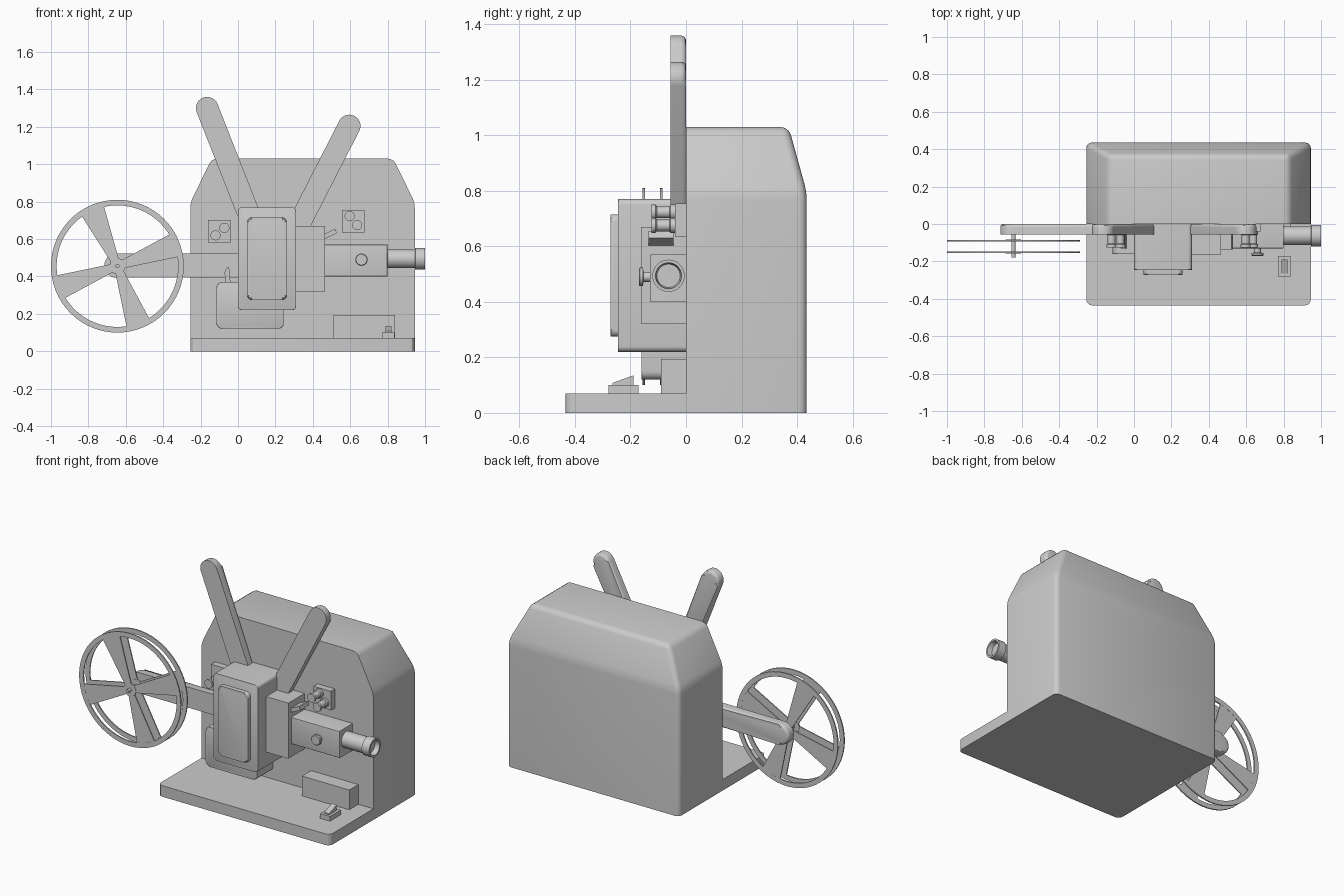
import bpy, bmesh
from math import sin, cos, pi, atan2, radians

if "Cube" in bpy.data.objects:
    bpy.data.objects.remove(bpy.data.objects["Cube"])


def finish(name, bm, angle=30):
    bmesh.ops.recalc_face_normals(bm, faces=bm.faces[:])
    me = bpy.data.meshes.new(name)
    bm.to_mesh(me)
    bm.free()
    ob = bpy.data.objects.new(name, me)
    bpy.context.collection.objects.link(ob)
    bpy.ops.object.select_all(action='DESELECT')
    ob.select_set(True)
    bpy.context.view_layer.objects.active = ob
    bpy.ops.object.shade_smooth_by_angle(angle=radians(angle))
    return ob


def prism(name, pts, y0, y1, front=0, back=0):
    """Extrude an x-z outline from y0 to y1, optionally rounding its front/back rim."""
    bm = bmesh.new()
    a = [bm.verts.new((x, y0, z)) for x, z in pts]
    b = [bm.verts.new((x, y1, z)) for x, z in pts]
    n = len(pts)
    bm.faces.new(a)
    bm.faces.new(b)
    for i in range(n):
        j = (i + 1) % n
        bm.faces.new((a[i], a[j], b[j], b[i]))
    for y, off in ((y0, front), (y1, back)):
        if off:
            rim = [e for e in bm.edges if all(abs(v.co.y - y) < 1e-5 for v in e.verts)]
            bmesh.ops.bevel(bm, geom=rim, offset=off, segments=3, profile=0.5, affect='EDGES')
    return finish(name, bm)


def rrect(x0, x1, z0, z1, r=0, seg=5):
    if not r:
        return [(x0, z0), (x1, z0), (x1, z1), (x0, z1)]
    out = []
    for k, (cx, cz) in enumerate(((x1 - r, z1 - r), (x0 + r, z1 - r), (x0 + r, z0 + r), (x1 - r, z0 + r))):
        for i in range(seg + 1):
            t = (k + i / seg) * pi / 2
            out.append((cx + r * cos(t), cz + r * sin(t)))
    return out


def capsule(p, q, r, seg=14):
    """Bar with one round end at p and a square end at q."""
    t = atan2(q[1] - p[1], q[0] - p[0])
    pts = [(p[0] + r * cos(t + pi / 2 + pi * i / seg), p[1] + r * sin(t + pi / 2 + pi * i / seg))
           for i in range(seg + 1)]
    return pts + [(q[0] + r * sin(t), q[1] - r * cos(t)), (q[0] - r * sin(t), q[1] + r * cos(t))]


def lathe(name, axis, c, profile, n=32, closed=False):
    """Revolve (radius, position) pairs about the x or y axis through c."""
    bm = bmesh.new()
    rings = []
    for r, h in profile:
        ring = []
        for i in range(n):
            u, v = r * cos(2 * pi * i / n), r * sin(2 * pi * i / n)
            ring.append(bm.verts.new((c[0] + u, h, c[1] + v) if axis == 'y' else (h, c[0] + u, c[1] + v)))
        rings.append(ring)
    pairs = list(zip(rings, rings[1:])) + ([(rings[-1], rings[0])] if closed else [])
    for a, b in pairs:
        for i in range(n):
            j = (i + 1) % n
            bm.faces.new((a[i], a[j], b[j], b[i]))
    if not closed:
        bm.faces.new(rings[0])
        bm.faces.new(rings[-1])
    return finish(name, bm)


# base plate, front corners cut
bm = bmesh.new()
L, R, D = -0.255, 0.945, 0.435
bmesh.ops.create_cube(bm, size=1)
for v in bm.verts:
    v.co = (R if v.co.x > 0 else L, -D if v.co.y < 0 else 0.01, 0.07 if v.co.z > 0 else 0)
corners = [e for e in bm.edges if all(v.co.y < -0.4 for v in e.verts)
           and abs(e.verts[0].co.z - e.verts[1].co.z) > 0.01]
bmesh.ops.bevel(bm, geom=corners, offset=0.03, segments=3, profile=0.5, affect='EDGES')
finish("base_plate", bm)

# main housing: three stacked rectangles, the top one drawn in on three sides
bm = bmesh.new()
levels = [(L, R, D, 0), (L, R, D, 0.795), (-0.14, 0.83, 0.37, 1.03)]
rings = [[bm.verts.new(p) for p in ((a, 0, z), (b, 0, z), (b, d, z), (a, d, z))] for a, b, d, z in levels]
for lo, hi in zip(rings, rings[1:]):
    for i in range(4):
        j = (i + 1) % 4
        bm.faces.new((lo[i], lo[j], hi[j], hi[i]))
bm.faces.new(rings[0])
bm.faces.new(rings[2])
soft = [e for e in bm.edges if any(v.co.y > 0 for v in e.verts) and any(v.co.z > 0 for v in e.verts)]
soft += [e for e in bm.edges if all(v.co.z > 1 and v.co.y > 0 for v in e.verts) and e not in soft]
bmesh.ops.bevel(bm, geom=soft, offset=0.028, segments=3, profile=0.5, affect='EDGES')
finish("housing", bm)

# reel arms
for name, p, q, r in (("upper_left_arm", (-0.165, 1.30), (0.11, 0.60), 0.06),
                      ("upper_right_arm", (0.595, 1.205), (0.26, 0.55), 0.06),
                      ("take_up_arm", (-0.65, 0.458), (0.10, 0.46), 0.065)):
    prism(name, capsule(p, q, r), -0.055, 0, back=0.018)

# reel: two flanges with a rim and four wedge spokes each, on an axle
C = (-0.645, 0.455)
lathe("reel_axle", 'y', C, [(0.011, -0.18), (0.011, -0.04)], 16)
for side, y in (("front", -0.152), ("back", -0.089)):
    y0, y1 = y - 0.004, y + 0.004
    lathe(f"reel_rim_{side}", 'y', C, [(0.325, y0), (0.355, y0), (0.355, y1), (0.325, y1)], 64, True)
    lathe(f"reel_hub_{side}", 'y', C, [(0.042, y0 - 0.001), (0.042, y1 + 0.001)], 24)
    for k in range(4):
        t = radians(20 + 90 * k + (4 if k == 1 else 0))
        pts = [(C[0] + a * cos(t) - b * sin(t), C[1] + a * sin(t) + b * cos(t))
               for a, b in ((0.03, -0.022), (0.325, -0.065), (0.325, 0.065), (0.03, 0.022))]
        prism(f"reel_spoke_{side}_{k}", pts, y0 + 0.0005, y1 - 0.0005)

# lamp and gate boxes
prism("gate_box", rrect(0, 0.31, 0.22, 0.77, 0.02), -0.245, 0, front=0.004)
prism("gate_cover", rrect(0.05, 0.26, 0.275, 0.715, 0.025), -0.272, -0.24, front=0.012)
prism("shutter_box", rrect(0.305, 0.465, 0.32, 0.67), -0.162, 0)
prism("lower_guide_box", rrect(-0.115, 0.245, 0.12, 0.37, 0.03), -0.16, 0, front=0.006)
prism("socket_box", rrect(0.51, 0.84, 0.065, 0.195), -0.09, 0)

# lens block, lens tube and focus knob
prism("lens_block", rrect(0.46, 0.80, 0.40, 0.57), -0.13, 0, front=0.005)
lathe("lens", 'x', (-0.063, 0.494),
      [(0.05, 0.79), (0.05, 0.945), (0.058, 0.948), (0.058, 1.0), (0.047, 1.0), (0.042, 0.97)], 32)
lathe("focus_knob", 'y', (0.66, 0.49),
      [(0.018, -0.125), (0.018, -0.153), (0.033, -0.155), (0.033, -0.166), (0.029, -0.17)], 24)

# film roller plates, each with two grooved rollers
for side, (x, z), spots in (("right", (0.555, 0.635), ((0.597, 0.723), (0.637, 0.675))),
                            ("left", (-0.16, 0.582), ((-0.12, 0.62), (-0.073, 0.66)))):
    prism(f"roller_plate_{side}", rrect(x, x + 0.122, z, z + 0.12), -0.04, 0)
    for k, c in enumerate(spots):
        lathe(f"roller_{side}_{k}", 'y', c, [(0.027, -0.035), (0.027, -0.055), (0.021, -0.06),
                                             (0.021, -0.105), (0.027, -0.11), (0.027, -0.125)], 20)

# film guide levers
prism("upper_lever", [(0.46, 0.60), (0.528, 0.63), (0.522, 0.655), (0.46, 0.627)], -0.135, -0.045)
prism("lower_lever", [(-0.066, 0.365), (-0.04, 0.365), (-0.048, 0.452), (-0.062, 0.445), (-0.072, 0.42)],
      -0.13, -0.045)

# power switch: base with a sloped rocker
prism("switch_base", rrect(0.77, 0.838, 0.065, 0.10), -0.28, -0.172)
rocker = prism("switch_rocker", rrect(0.788, 0.822, 0.095, 0.135), -0.265, -0.19)
for v in rocker.data.vertices:
    if v.co.y < -0.23 and v.co.z > 0.12:
        v.co.z = 0.108
